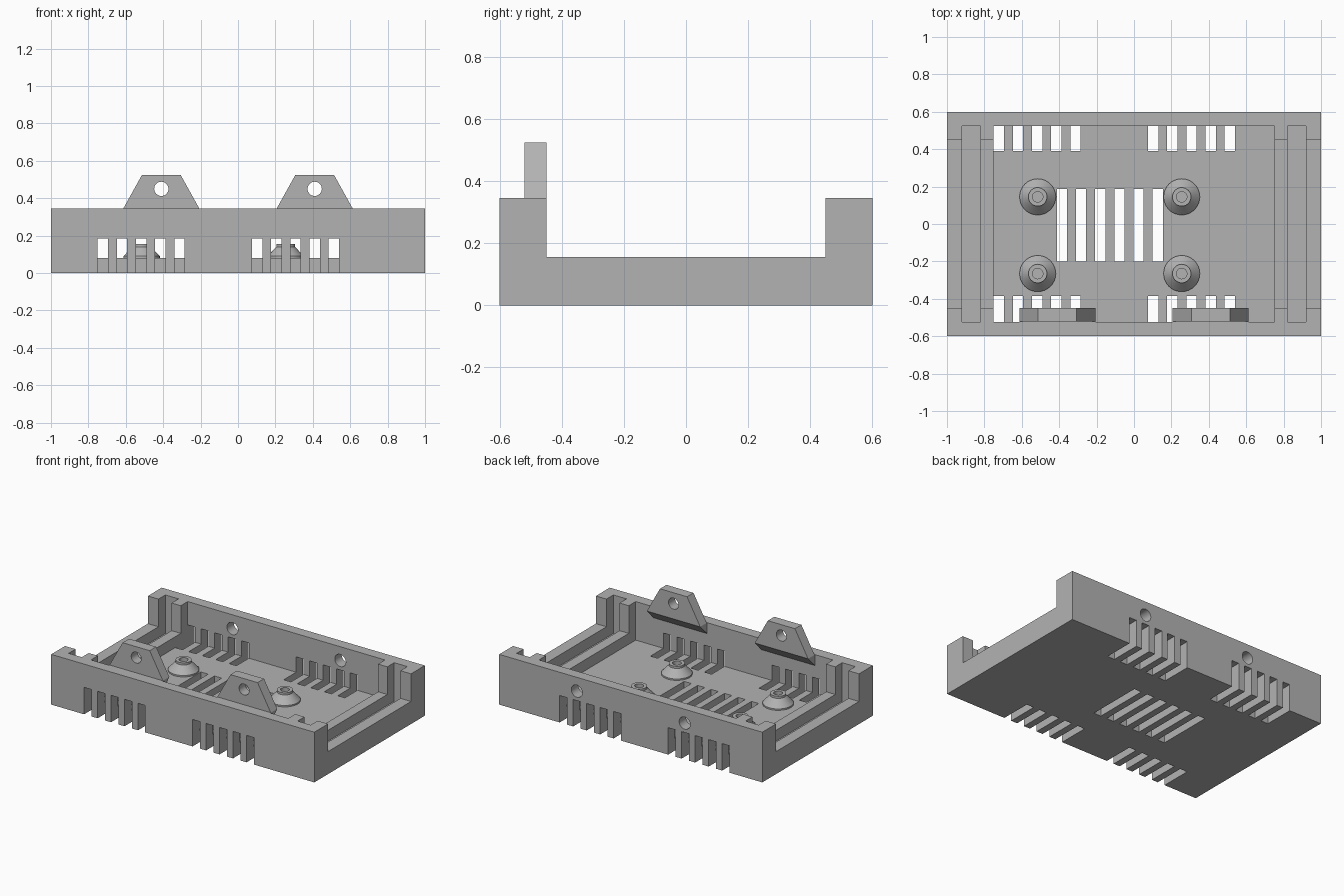
import bpy, bmesh, math
from mathutils import Matrix, Vector

old = bpy.data.objects.get("Cube")
if old:
    bpy.data.objects.remove(old, do_unlink=True)

grey = bpy.data.materials.new("plain grey")
grey.use_nodes = True
colour = (0.45, 0.45, 0.45, 1)
grey.diffuse_color = colour
grey.node_tree.nodes["Principled BSDF"].inputs["Base Color"].default_value = colour


def add_box(bm, x0, x1, y0, y1, z0, z1):
    size = Matrix.Diagonal((x1 - x0, y1 - y0, z1 - z0, 1))
    mid = Matrix.Translation(((x0 + x1) / 2, (y0 + y1) / 2, (z0 + z1) / 2))
    bmesh.ops.create_cube(bm, size=1, matrix=mid @ size)


def add_bore(bm, x, y, z, radius, depth):
    """Cylinder lying along y."""
    bmesh.ops.create_cone(bm, cap_ends=True, segments=32, radius1=radius, radius2=radius, depth=depth,
                          matrix=Matrix.Translation((x, y, z)) @ Matrix.Rotation(math.pi / 2, 4, 'X'))


def add_prism(bm, points, sweep):
    face = bm.faces.new([bm.verts.new(p) for p in points])
    moved = bmesh.ops.extrude_face_region(bm, geom=[face])["geom"]
    bmesh.ops.translate(bm, vec=Vector(sweep), verts=[v for v in moved if isinstance(v, bmesh.types.BMVert)])


def finish(bm, name):
    bmesh.ops.recalc_face_normals(bm, faces=bm.faces)
    mesh = bpy.data.meshes.new(name)
    bm.to_mesh(mesh)
    bm.free()
    mesh.materials.append(grey)
    obj = bpy.data.objects.new(name, mesh)
    bpy.context.collection.objects.link(obj)
    return obj


def activate(obj):
    bpy.ops.object.select_all(action='DESELECT')
    obj.select_set(True)
    bpy.context.view_layer.objects.active = obj


def cut(obj, bm):
    """Subtract the cutter mesh, then discard it."""
    cutter = finish(bm, "cutter")
    cutter.hide_render = True
    mod = obj.modifiers.new("cut", 'BOOLEAN')
    mod.operation, mod.solver, mod.object = 'DIFFERENCE', 'EXACT', cutter
    activate(obj)
    bpy.ops.object.modifier_apply(modifier=mod.name)
    bpy.data.objects.remove(cutter, do_unlink=True)


def smooth(obj):
    activate(obj)
    bpy.ops.object.shade_smooth_by_angle(angle=math.radians(30))


# Tray body
FLOOR, TOP = 0.08, 0.345
bm = bmesh.new()
add_box(bm, -1, 1, -0.6, 0.6, 0, TOP)
tray = finish(bm, "tray")

# Interior and the panel grooves near each end
bm = bmesh.new()
add_box(bm, -0.75, 0.75, -0.525, 0.525, FLOOR, 1)
for x in (-0.92, 0.82):
    add_box(bm, x, x + 0.1, -0.525, 0.525, FLOOR, 1)
cut(tray, bm)

# Lowered ends
bm = bmesh.new()
add_box(bm, -1.2, 1.2, -0.45, 0.45, 0.155, 1)
cut(tray, bm)

# Vent slots: along both long walls and across the floor
PITCH, WIDTH = 0.1025, 0.055
bm = bmesh.new()
for start in (-0.75, 0.075):
    for i in range(5):
        x = start + i * PITCH
        add_box(bm, x, x + WIDTH, -0.7, -0.385, -0.1, 0.185)
        add_box(bm, x, x + WIDTH, 0.39, 0.7, -0.1, 0.185)
for i in range(6):
    x = -0.413 + i * PITCH
    add_box(bm, x, x + WIDTH, -0.2, 0.188, -0.1, 0.2)
cut(tray, bm)

# Screw holes in the back wall
bm = bmesh.new()
for x in (-0.41, 0.41):
    add_bore(bm, x, 0.56, 0.25, 0.042, 0.3)
cut(tray, bm)
smooth(tray)

# Mounting tabs behind the front wall, each on a sloped support
for side, x in (("right", -0.41), ("left", 0.41)):
    bm = bmesh.new()
    outline = [(-0.203, TOP), (0.203, TOP), (0.103, 0.525), (-0.103, 0.525)]
    add_prism(bm, [(x + u, -0.52, z) for u, z in outline], (0, 0.07, 0))
    tab = finish(bm, side + "_mounting_tab")
    bm = bmesh.new()
    add_bore(bm, x, -0.485, 0.45, 0.038, 0.3)
    cut(tab, bm)
    smooth(tab)

    bm = bmesh.new()
    wedge = [(-0.45, TOP), (-0.53, TOP), (-0.53, 0.265)]
    add_prism(bm, [(x - 0.203, y, z) for y, z in wedge], (0.406, 0, 0))
    finish(bm, side + "_tab_support")

# Board standoffs: lathed cones with a blind screw hole
profile = [(0.097, 0.07), (0.097, 0.09), (0.05, 0.14), (0.05, 0.155),
           (0.028, 0.155), (0.028, 0.085), (0, 0.085)]
for x in (-0.515, 0.255):
    for y in (-0.265, 0.145):
        bm = bmesh.new()
        verts = [bm.verts.new((r, 0, z)) for r, z in profile]
        edges = [bm.edges.new(pair) for pair in zip(verts, verts[1:])]
        bmesh.ops.spin(bm, geom=verts + edges, cent=(0, 0, 0), axis=(0, 0, 1),
                       angle=math.tau, steps=32, use_duplicate=False)
        bmesh.ops.remove_doubles(bm, verts=bm.verts, dist=0.0005)
        bmesh.ops.translate(bm, vec=(x, y, 0), verts=bm.verts)
        bmesh.ops.holes_fill(bm, edges=[e for e in bm.edges if e.is_boundary], sides=0)
        row = "front" if y < 0 else "back"
        hand = "right" if x < 0 else "left"
        smooth(finish(bm, f"{row}_{hand}_standoff"))
